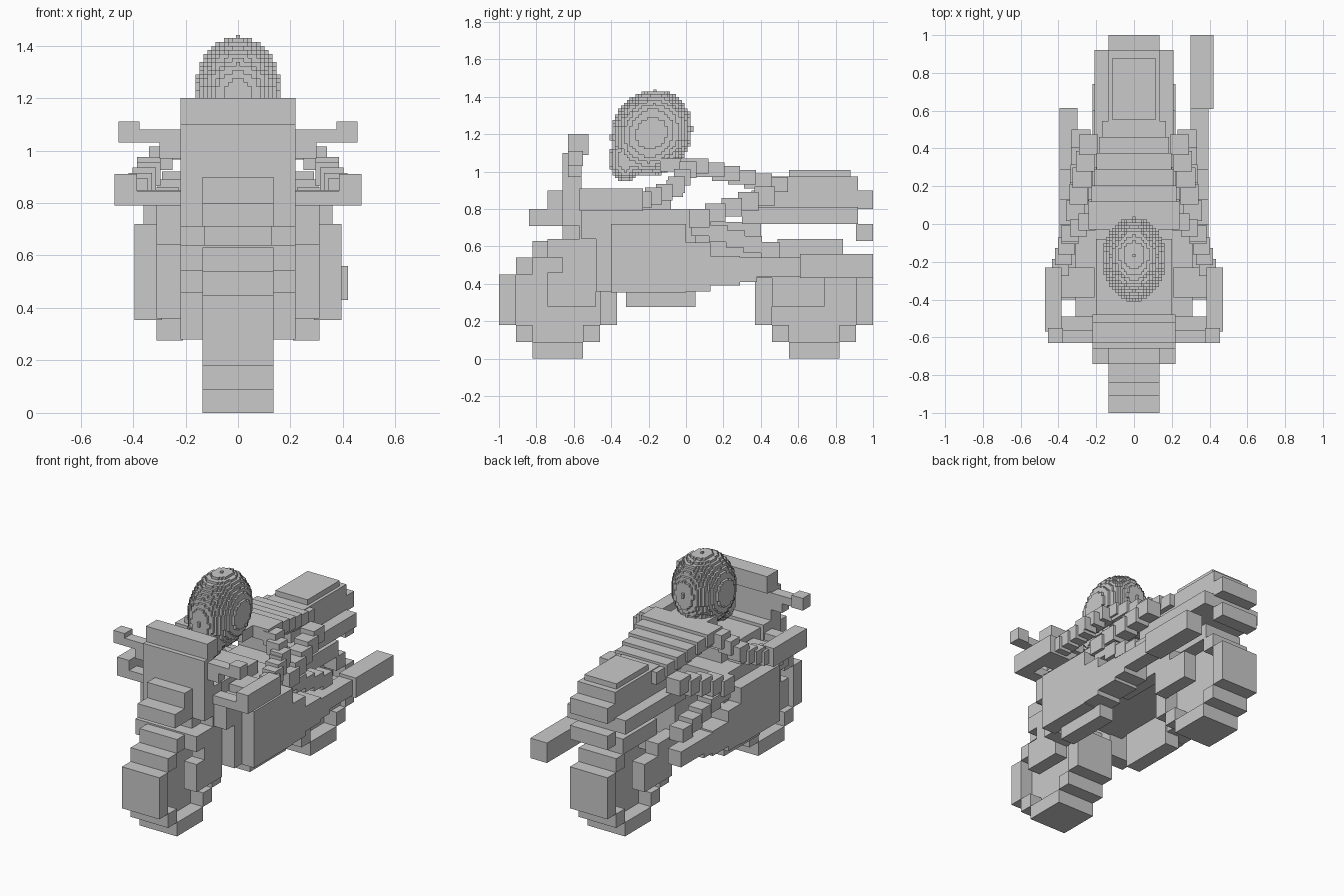
import bpy, bmesh
from mathutils import Vector

old = bpy.data.objects.get("Cube")
if old:
    bpy.data.objects.remove(old, do_unlink=True)

grey = bpy.data.materials.new("plain_grey")
grey.use_nodes = True
grey.diffuse_color = (0.59, 0.59, 0.59, 1)
grey.node_tree.nodes["Principled BSDF"].inputs["Base Color"].default_value = grey.diffuse_color


def finish(name, bm):
    mesh = bpy.data.meshes.new(name)
    bm.to_mesh(mesh)
    bm.free()
    mesh.materials.append(grey)
    obj = bpy.data.objects.new(name, mesh)
    bpy.context.scene.collection.objects.link(obj)
    return obj


def add_box(bm, low, high):
    low, high = Vector(low), Vector(high)
    middle, size = (low + high) / 2, high - low
    for v in bmesh.ops.create_cube(bm, size=1)["verts"]:
        v.co = Vector(a * b for a, b in zip(v.co, size)) + middle


def block(name, half_width, y, z):
    """Centred block from its half width and its y and z ranges."""
    bm = bmesh.new()
    add_box(bm, (-half_width, y[0], z[0]), (half_width, y[1], z[1]))
    return finish(name, bm)


def pair(name, x, y, z, sides=(("left", 1), ("right", -1))):
    """The same block on both sides of the model."""
    for side, s in sides:
        bm = bmesh.new()
        xs = sorted((s * x[0], s * x[1]))
        add_box(bm, (xs[0], y[0], z[0]), (xs[1], y[1], z[1]))
        finish(side + "_" + name, bm)


def limb(name, start, end, count, size):
    """Staircase of blocks between two points, on both sides."""
    start, end, half = Vector(start), Vector(end), Vector(size) / 2
    for side, s in (("left", 1), ("right", -1)):
        bm = bmesh.new()
        for i in range(count):
            c = start.lerp(end, i / (count - 1))
            c.x *= s
            add_box(bm, c - half, c + half)
        finish(side + "_" + name, bm)


def voxels(name, size, centre, reach, inside):
    """Outer faces of all grid cells for which the rule holds."""
    span = range(-reach, reach + 1)
    cells = {(i, j, k) for i in span for j in span for k in span if inside(i, j, k)}
    bm = bmesh.new()
    for cell in cells:
        for axis in range(3):
            for d in (-1, 1):
                beside = list(cell)
                beside[axis] += d
                if tuple(beside) in cells:
                    continue
                corners = []
                for a, b in ((-1, -1), (1, -1), (1, 1), (-1, 1)):
                    p = Vector(cell)
                    p[axis] += d / 2
                    p[(axis + 1) % 3] += a * d / 2
                    p[(axis + 2) % 3] += b / 2
                    corners.append(bm.verts.new(p * size + Vector(centre)))
                bm.faces.new(corners)
    bmesh.ops.remove_doubles(bm, verts=bm.verts, dist=size / 100)
    return finish(name, bm)


# Wheels: a stepped tyre ring around a thin disc
def wheel_rule(i, j, k):
    a, b = abs(j), abs(k)
    if abs(i) > 1 or a + b > 4:
        return False
    return i == 0 or max(a, b) == 3 or a + b == 4


for end, y in (("front", -0.685), ("rear", 0.685)):
    voxels(end + "_wheel", 0.09, (0, y, 0.315), 3, wheel_rule)

# Fork, rear swing arm and mudguards
pair("fork_foot", (0.13, 0.22), (-0.74, -0.48), (0.28, 0.46))
pair("fork_leg", (0.13, 0.22), (-0.66, -0.48), (0.46, 0.64))
block("front_mudguard", 0.22, (-0.74, -0.52), (0.54, 0.64))
block("steering_neck", 0.13, (-0.66, -0.45), (0.62, 0.8))
pair("swing_arm", (0.13, 0.22), (0.46, 0.74), (0.28, 0.46))
pair("swing_arm_root", (0.13, 0.22), (0.1, 0.6), (0.43, 0.54))
block("rear_mudguard", 0.135, (0.49, 0.84), (0.54, 0.64))

# Nose and windshield
block("nose_lower", 0.135, (-0.84, -0.5), (0.71, 0.8))
block("nose_upper", 0.135, (-0.74, -0.5), (0.8, 0.9))
block("cowl", 0.22, (-0.66, -0.48), (0.71, 0.9))
block("windshield", 0.22, (-0.66, -0.56), (0.9, 1.1))
block("windshield_top", 0.22, (-0.63, -0.52), (1.09, 1.2))

# Mirrors, handlebar and grips
pair("mirror_stem", (0.21, 0.3), (-0.63, -0.56), (0.97, 1.04))
pair("mirror_arm", (0.21, 0.38), (-0.63, -0.56), (1.03, 1.08))
pair("mirror", (0.375, 0.455), (-0.63, -0.55), (1.03, 1.11))
pair("handlebar", (0.21, 0.45), (-0.57, -0.49), (0.79, 0.845))
pair("grip", (0.385, 0.47), (-0.57, -0.23), (0.79, 0.91))
pair("grip_link", (0.21, 0.4), (-0.39, -0.23), (0.79, 0.85))

# Engine and fairing, open underneath between the side panels
block("front_frame", 0.22, (-0.57, -0.38), (0.62, 0.8))
pair("front_frame_side", (0.13, 0.22), (-0.5, -0.38), (0.36, 0.64))
block("engine", 0.22, (-0.39, 0.05), (0.5, 0.72))
pair("belly_panel", (0.21, 0.31), (-0.32, 0.05), (0.275, 0.72))
block("fuel_tank", 0.31, (-0.47, 0.05), (0.64, 0.8))
block("tank_top", 0.2, (-0.48, -0.08), (0.8, 0.88))
pair("side_fairing", (0.29, 0.395), (-0.4, 0), (0.355, 0.72))
pair("fairing_front", (0.2, 0.31), (-0.48, -0.38), (0.36, 0.66))
pair("fairing_shoulder", (0.2, 0.31), (-0.56, -0.38), (0.64, 0.8))
pair("fairing_rear", (0.22, 0.395), (0, 0.13), (0.36, 0.62))
pair("fairing_tail", (0.22, 0.395), (0.13, 0.29), (0.39, 0.55))
pair("fairing_tip", (0.22, 0.395), (0.29, 0.38), (0.41, 0.54))
pair("foot_rail", (0.3, 0.395), (0.35, 0.615), (0.44, 0.54))
block("middle_frame", 0.2, (0, 0.4), (0.5, 0.73))

# Exhaust on one side only
pair("exhaust", (0.3, 0.42), (0.61, 1), (0.43, 0.56), (("left", 1),))

# Seat and tail
block("seat_base", 0.21, (0.3, 0.92), (0.72, 0.81))
block("tail", 0.135, (0.35, 1), (0.8, 0.9))
block("tail_hump", 0.135, (0.42, 0.92), (0.89, 0.975))
block("seat_pad", 0.115, (0.55, 0.88), (0.97, 1.01))
block("tail_plate", 0.135, (0.91, 1), (0.63, 0.72))

# Rider's back, a leaning staircase of slabs
for i in range(6):
    y = 0.02 + i * 0.085
    z = 1.07 - i * 0.02
    block(f"back_slab_{i}", 0.24 - i * 0.014, (y - 0.05, y + 0.1), (z - 0.08, z))
block("neck", 0.13, (-0.14, 0.02), (1, 1.07))

# Rider's limbs
cube = (0.09, 0.09, 0.09)
limb("upper_arm", (0.25, 0.01, 1.01), (0.34, -0.05, 0.93), 3, cube)
limb("forearm", (0.34, -0.06, 0.91), (0.39, -0.23, 0.85), 4, cube)
limb("thigh", (0.24, 0.42, 0.87), (0.31, 0.07, 0.75), 5, (0.1, 0.11, 0.1))
limb("shin", (0.29, 0.08, 0.7), (0.28, 0.45, 0.58), 5, (0.1, 0.1, 0.09))


# Helmet: a finely stepped, forward-leaning ball with a chin guard
def helmet_rule(i, j, k):
    along, across = 0.5 * j + 0.866 * k, 0.866 * j - 0.5 * k
    shell = (i / 10.8) ** 2 + (across / 13.6) ** 2 + (along / 15.3) ** 2 < 1
    chin = (i / 7) ** 2 + ((j + 9) / 5.5) ** 2 + ((k + 9) / 8) ** 2 < 1
    return shell or chin


voxels("helmet", 0.0155, (0, -0.185, 1.205), 18, helmet_rule)
block("helmet_tip", 0.008, (-0.175, -0.158), (1.41, 1.44))
